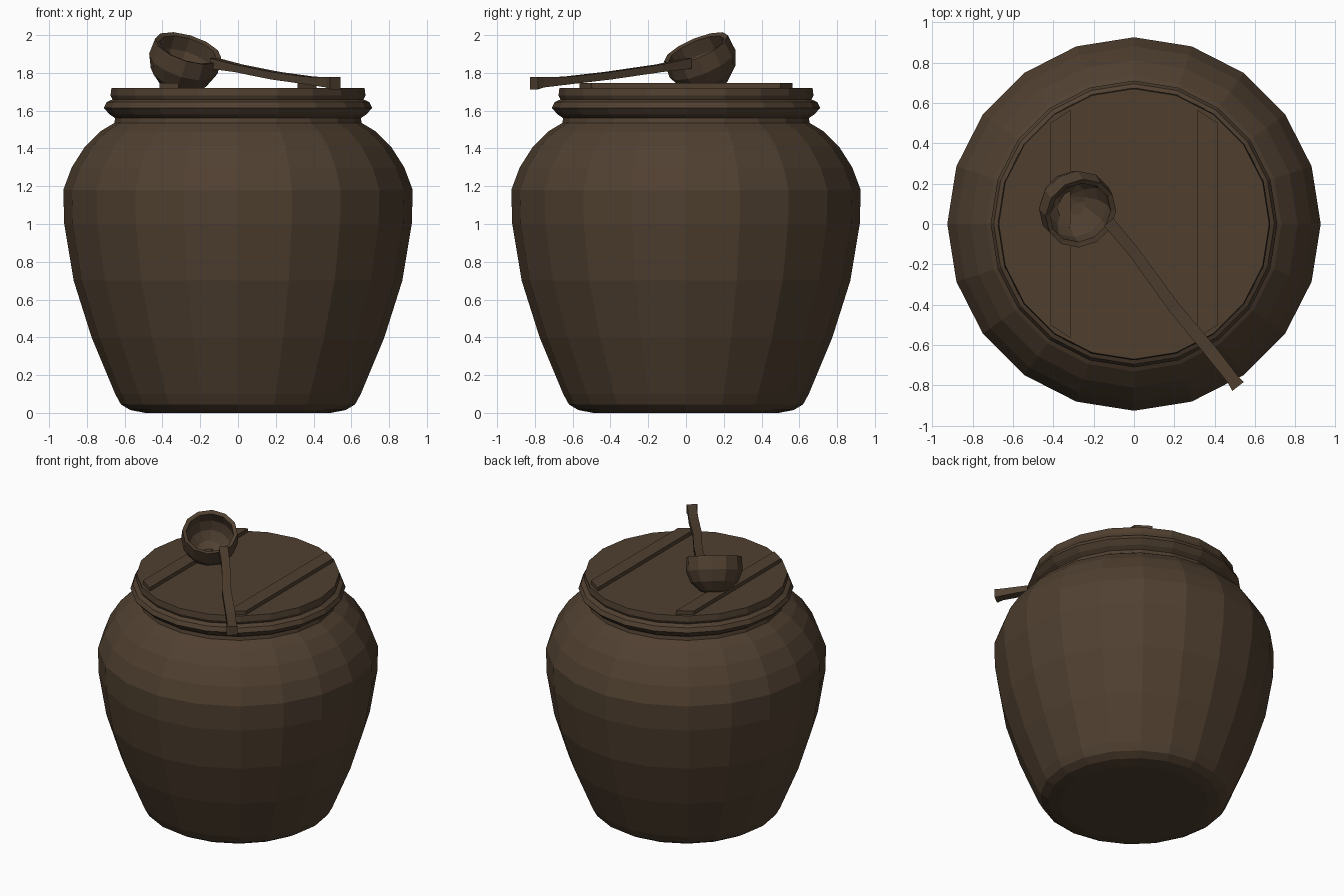
import bpy, bmesh, math
from mathutils import Vector, Matrix

default = bpy.data.objects.get("Cube")
if default:
    bpy.data.objects.remove(default, do_unlink=True)

wood = bpy.data.materials.new("dark brown")
wood.use_nodes = True
brown = (0.080, 0.051, 0.030, 1)
wood.diffuse_color = brown
wood.node_tree.nodes["Principled BSDF"].inputs["Base Color"].default_value = brown


def finish(bm, name):
    bmesh.ops.recalc_face_normals(bm, faces=bm.faces)
    mesh = bpy.data.meshes.new(name)
    bm.to_mesh(mesh)
    bm.free()
    mesh.materials.append(wood)
    obj = bpy.data.objects.new(name, mesh)
    bpy.context.collection.objects.link(obj)
    return obj


def skin(name, rings):
    """Join rings of points with quads and cap both ends."""
    bm = bmesh.new()
    loops = [[bm.verts.new(p) for p in ring] for ring in rings]
    n = len(loops[0])
    for a, b in zip(loops, loops[1:]):
        for i in range(n):
            j = (i + 1) % n
            bm.faces.new((a[i], a[j], b[j], b[i]))
    bm.faces.new(loops[0])
    bm.faces.new(loops[-1])
    return finish(bm, name)


def lathe(name, profile, sides, place=Matrix()):
    turns = [math.tau * i / sides for i in range(sides)]
    return skin(name, [[place @ Vector((r * math.cos(t), r * math.sin(t), z))
                        for t in turns] for r, z in profile])


# Jar body with shoulder, neck groove and flared lip
lathe("jar", [(0.49, 0), (0.57, 0.015), (0.62, 0.045), (0.65, 0.1),
              (0.775, 0.4), (0.87, 0.7), (0.92, 1.0), (0.925, 1.18),
              (0.88, 1.3), (0.81, 1.41), (0.73, 1.49), (0.655, 1.535),
              (0.65, 1.56), (0.68, 1.58), (0.71, 1.615), (0.695, 1.645),
              (0.675, 1.655), (0.65, 1.665)], 20)

# Lid disc
lathe("lid", [(0.66, 1.65), (0.675, 1.68), (0.67, 1.72)], 20)

# Two battens across the lid, with ends following its curve
for side, name in ((-1, "right_batten"), (1, "left_batten")):
    outline = [(0.315, -0.565), (0.415, -0.5), (0.415, 0.5), (0.315, 0.565)]
    skin(name, [[(side * x, y, z) for x, y in outline] for z in (1.71, 1.747)])

# Ladle bowl: hollow ball, open side tilted towards the handle
tilt = Matrix.Rotation(math.radians(28), 4, Vector((0.8, 0.6, 0)))
place = Matrix.Translation((-0.28, 0.075, 1.878)) @ tilt
steps = [math.radians(a) for a in (-85, -60, -35, -10, 18)]
outer = [(0.192 * math.cos(a), 0.192 * math.sin(a)) for a in steps]
inner = [(0.165 * math.cos(a), 0.165 * math.sin(a)) for a in reversed(steps)]
lathe("ladle_bowl", outer + inner, 12, place)

# Ladle handle: square bar swept along a gentle bend
path = [((-0.125, 0.01, 1.85), 0.03, 0.028), ((0.0, -0.14, 1.825), 0.028, 0.02),
        ((0.2, -0.415, 1.785), 0.03, 0.02), ((0.38, -0.63, 1.76), 0.032, 0.02),
        ((0.49, -0.77, 1.75), 0.03, 0.027), ((0.515, -0.805, 1.745), 0.036, 0.032)]
across = Vector((0.79, 0.61, 0))
up = Vector((0, 0, 1))
skin("ladle_handle", [[Vector(p) + across * w * sx + up * h * sz
                       for sx, sz in ((-1, -1), (1, -1), (1, 1), (-1, 1))]
                      for p, w, h in path])
